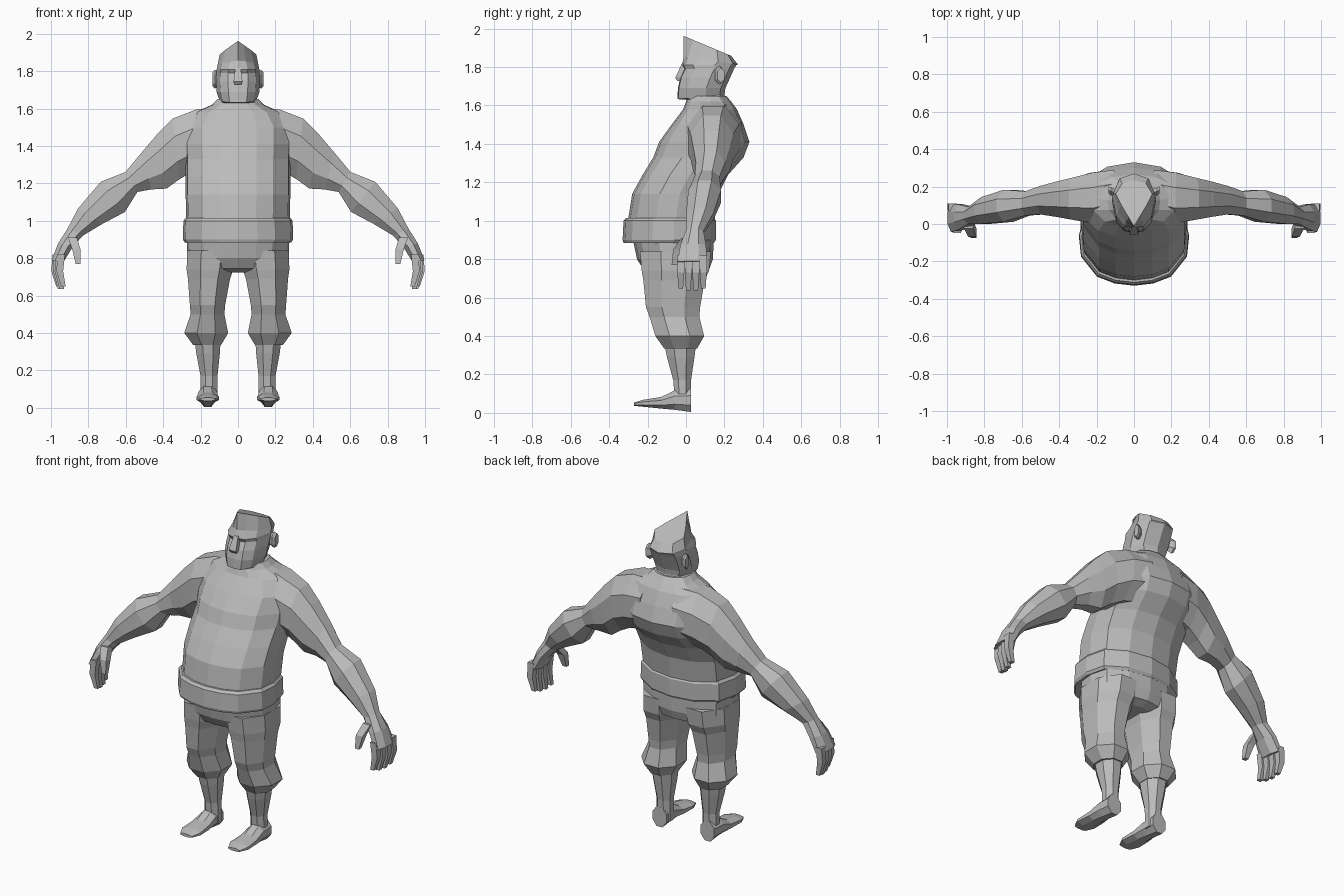
import bpy, bmesh, math
from mathutils import Vector

if "Cube" in bpy.data.objects:
    bpy.data.objects.remove(bpy.data.objects["Cube"], do_unlink=True)

clay = bpy.data.materials.new("clay grey")
clay.use_nodes = True
clay.diffuse_color = (0.5, 0.5, 0.5, 1)
clay.node_tree.nodes["Principled BSDF"].inputs["Base Color"].default_value = clay.diffuse_color
clay.node_tree.nodes["Principled BSDF"].inputs["Roughness"].default_value = 0.8


def loft(name, rings, side=1):
    """Skin a list of equal point rings, cap both ends; side=-1 mirrors in x."""
    bm = bmesh.new()
    loops = [[bm.verts.new((p[0] * side, p[1], p[2])) for p in ring] for ring in rings]
    count = len(loops[0])
    for low, high in zip(loops, loops[1:]):
        for i in range(count):
            j = (i + 1) % count
            bm.faces.new((low[i], low[j], high[j], high[i]))
    bm.faces.new(loops[0][::-1])
    bm.faces.new(loops[-1])
    bmesh.ops.recalc_face_normals(bm, faces=bm.faces)
    mesh = bpy.data.meshes.new(name)
    bm.to_mesh(mesh)
    bm.free()
    mesh.materials.append(clay)
    obj = bpy.data.objects.new(name, mesh)
    bpy.context.collection.objects.link(obj)
    return obj


def mirrored(half):
    """Close a half outline that starts and ends on the centre line."""
    return half + [(-x, y) for x, y in half[-2:0:-1]]


def polygon(n, turn=0.0):
    angles = [2 * math.pi * (i + turn) / n for i in range(n)]
    return [(math.sin(a), -math.cos(a)) for a in angles]


def section(plan, z, half_width, front, back, centre=0, tilt=0):
    """Horizontal ring through the given extents, optionally sloping along y."""
    mid, depth = (front + back) / 2, (back - front) / 2
    return [(centre + half_width * u, mid + depth * v, z + tilt * depth * v) for u, v in plan]


def limb_section(plan, top, bottom, front, back):
    """Ring spanning a top and a bottom point seen from the front."""
    a, b = Vector((top[0], 0, top[1])), Vector((bottom[0], 0, bottom[1]))
    mid, half = (a + b) / 2, (a - b) / 2
    y, depth = (front + back) / 2, (back - front) / 2
    return [mid + half * u + Vector((0, y + depth * v, 0)) for u, v in plan]


BODY = mirrored([(0, -1), (.35, -.95), (.67, -.8), (.96, -.36), (1, .1), (.9, .6), (.5, .9), (0, 1)])
SKULL = [(0, -1), (.45, -.96), (.82, -.6), (1, .2), (.72, .8), (0, 1)]
CREST = [(0, -1), (.3, -.6), (.68, -.1), (1, .4), (.65, .85), (0, 1)]
EIGHT = polygon(8, 0.5)
SQUARE = [(-1, -1), (1, -1), (1, 1), (-1, 1)]

# Torso: round belly, humped upper back, sloping to the neck
loft("torso", [section(BODY, *r) for r in (
    (.95, .275, -.31, .14),
    (1.14, .28, -.28, .17),
    (1.24, .28, -.225, .22),
    (1.33, .28, -.17, .3),
    (1.41, .285, -.14, .33),
    (1.5, .285, -.075, .3),
    (1.58, .23, -.015, .265),
    (1.62, .14, 0, .235),
    (1.65, .11, .01, .21))])

# Belt
loft("belt", [section(BODY, *r) for r in (
    (.885, .285, -.325, .145),
    (.9, .295, -.33, .155),
    (1, .292, -.325, .155),
    (1.015, .28, -.312, .145))])

# Trouser seat
loft("trouser_seat", [section(BODY, *r) for r in (
    (.92, .275, -.28, .145),
    (.8, .272, -.255, .14),
    (.745, .235, -.22, .12),
    (.725, .1, -.15, .07))])

# Head: jaw, eye hollow, brow, then a slanted flat crown with a pointed front
head_rings = (
    (0, 1.57, .125, .02, .23, 0),
    (0, 1.63, .108, .005, .205, 0),
    (0, 1.645, .1, -.045, .2, .1),
    (0, 1.69, .115, -.042, .205, 0),
    (0, 1.745, .117, -.03, .23, 0),
    (0, 1.79, .116, -.008, .25, 0),
    (0, 1.81, .114, -.02, .262, 0),
    (.35, 1.835, .11, -.012, .27, -.15),
    (1, 1.91, .098, -.012, .235, -.42))
loft("head", [section(mirrored([(a + (c - a) * k, b + (d - b) * k)
                                for (a, b), (c, d) in zip(SKULL, CREST)]),
                      z, w, f, b2, 0, t)
              for k, z, w, f, b2, t in head_rings])

# Nose
loft("nose", [section(SQUARE, *r) for r in (
    (1.82, .014, -.02, .02),
    (1.745, .024, -.056, .02),
    (1.728, .018, -.045, .02))])

for label, side in (("left", 1), ("right", -1)):
    # Ear: six-sided plate flaring outward
    loft(label + "_ear", [
        [(x, .168 + shift + .026 * r * u, 1.757 + .05 * r * v) for u, v in polygon(6)]
        for x, shift, r in ((.1, 0, .7), (.122, .006, 1), (.135, .014, .8))], side)

    # Arm from inside the shoulder down to the knuckles
    loft(label + "_arm", [limb_section(EIGHT, *r) for r in (
        ((.1, 1.62), (.12, 1.28), .03, .3),
        ((.22, 1.61), (.24, 1.25), -.005, .285),
        ((.35, 1.56), (.31, 1.21), .015, .255),
        ((.43, 1.48), (.38, 1.16), .03, .235),
        ((.52, 1.37), (.46, 1.16), .045, .21),
        ((.605, 1.265), (.535, 1.15), .04, .18),
        ((.74, 1.215), (.6, 1.04), .005, .19),
        ((.86, 1.07), (.72, .98), -.005, .15),
        ((.915, .96), (.825, .92), -.005, .095),
        ((.965, .88), (.88, .86), -.035, .11),
        ((1, .79), (.93, .78), -.05, .115))], side)

    # Four fingers curling inward, and the thumb
    for i in range(4):
        y, x, drop = -.027 + .039 * i, .945 + .009 * i, .012 * abs(i - 1.5)
        loft(f"{label}_finger_{i + 1}", [
            section(SQUARE, z, w, y - w, y + w, x + dx)
            for z, w, dx in ((.82, .02, 0), (.73, .018, .008), (.63 + drop, .012, -.012))], side)
    loft(label + "_thumb", [
        section(SQUARE, z, w, y - w, y + w, x)
        for z, w, x, y in ((.91, .024, .885, 0), (.85, .022, .865, -.045),
                           (.77, .013, .855, -.062))], side)

    # Trouser leg, gathered below the knee
    loft(label + "_trouser_leg", [section(EIGHT, *r) for r in (
        (.84, .14, -.255, .145, .142),
        (.74, .135, -.245, .135, .15),
        (.69, .122, -.235, .11, .155),
        (.55, .102, -.22, .085, .163),
        (.5, .098, -.2, .08, .163),
        (.4, .127, -.17, .105, .17),
        (.335, .08, -.12, .065, .165))], side)

    # Shin
    loft(label + "_shin", [section(EIGHT, *r) for r in (
        (.36, .075, -.12, .06, .162),
        (.29, .068, -.105, .05, .16),
        (.17, .049, -.07, .03, .155),
        (.04, .05, -.06, .025, .155))], side)

    # Foot: lofted from heel to toe
    loft(label + "_foot", [
        [(.162 + half * u, y, (low + high) / 2 + (high - low) / 2 * v) for u, v in EIGHT]
        for y, half, low, high in (
            (.025, .05, 0, .13),
            (-.06, .054, .012, .12),
            (-.13, .06, .02, .085),
            (-.22, .066, .03, .07),
            (-.27, .042, .036, .055))], side)
